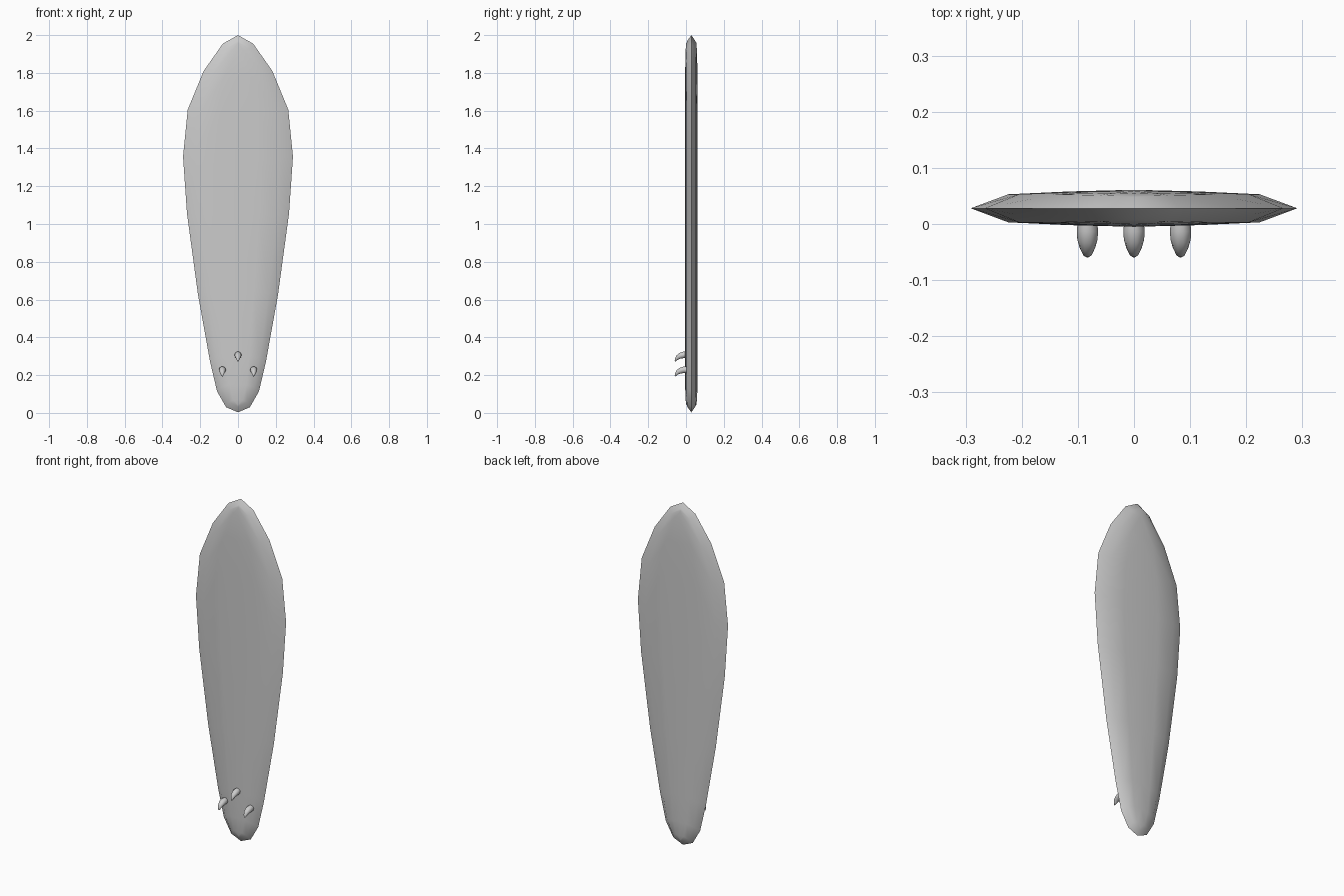
import bpy, bmesh, math
from mathutils import Vector

if "Cube" in bpy.data.objects:
    bpy.data.objects.remove(bpy.data.objects["Cube"])


def finish(bm, name, angle):
    bmesh.ops.remove_doubles(bm, verts=bm.verts, dist=1e-5)
    bmesh.ops.recalc_face_normals(bm, faces=bm.faces)
    mesh = bpy.data.meshes.new(name)
    bm.to_mesh(mesh)
    bm.free()
    ob = bpy.data.objects.new(name, mesh)
    bpy.context.collection.objects.link(ob)
    bpy.ops.object.select_all(action='DESELECT')
    ob.select_set(True)
    bpy.context.view_layer.objects.active = ob
    bpy.ops.object.shade_smooth_by_angle(angle=math.radians(angle))
    return ob


def bridge(bm, a, b, closed=False):
    n = len(a)
    for i in range(n if closed else n - 1):
        j = (i + 1) % n
        quad = list(dict.fromkeys((a[i], a[j], b[j], b[i])))
        if len(quad) > 2:
            bm.faces.new(quad)


# Board: half outline (half width, height), domed on both sides
outline = [(0, 0.003), (0.063, 0.03), (0.111, 0.114), (0.148, 0.272),
           (0.212, 0.627), (0.27, 1.055), (0.291, 1.357), (0.266, 1.606),
           (0.182, 1.81), (0.08, 1.955), (0, 2.0)]
# Rows across the section: width factor, lengthwise factor, half thickness
rows = [(1, 1, 0), (0.77, 0.972, 0.025), (0.4, 0.962, 0.030), (0, 0.96, 0.033)]
MID = 0.028
bm = bmesh.new()
for sx in (-1, 1):
    for sy in (-1, 1):
        prev = None
        for fx, fz, t in rows:
            ring = []
            for i, (w, z) in enumerate(outline):
                end = 0.8 if i in (0, len(outline) - 1) else 0.92 if i in (1, len(outline) - 2) else 1
                ring.append(bm.verts.new((sx * w * fx, MID + sy * t * end, 1 + (z - 1) * fz)))
            if prev:
                bridge(bm, prev, ring)
            prev = ring
finish(bm, "board", 80)

# Fins: curved claws lofted along a drooping arc (y, z, half width, half height)
path = [(0.006, 0.0, 0.017, 0.017, 0), (-0.012, 0.0, 0.019, 0.018, 0.1),
        (-0.028, -0.004, 0.018, 0.0165, 0.4), (-0.042, -0.012, 0.014, 0.013, 0.75),
        (-0.052, -0.023, 0.009, 0.008, 1.05), (-0.0575, -0.034, 0.003, 0.0025, 1.3)]


def fin(name, x, z):
    bm = bmesh.new()
    prev = None
    for py, pz, rx, rz, tilt in path:
        ring = []
        for k in range(10):
            a = math.tau * k / 10
            h = rz * math.sin(a)
            ring.append(bm.verts.new(Vector((x + rx * math.cos(a),
                                             py - h * math.sin(tilt),
                                             z + pz + h * math.cos(tilt)))))
        if prev:
            bridge(bm, prev, ring, True)
        else:
            bm.faces.new(ring)
        prev = ring
    bm.faces.new(prev)
    finish(bm, name, 60)


fin("fin_centre", 0, 0.307)
fin("fin_left", -0.083, 0.228)
fin("fin_right", 0.083, 0.228)
